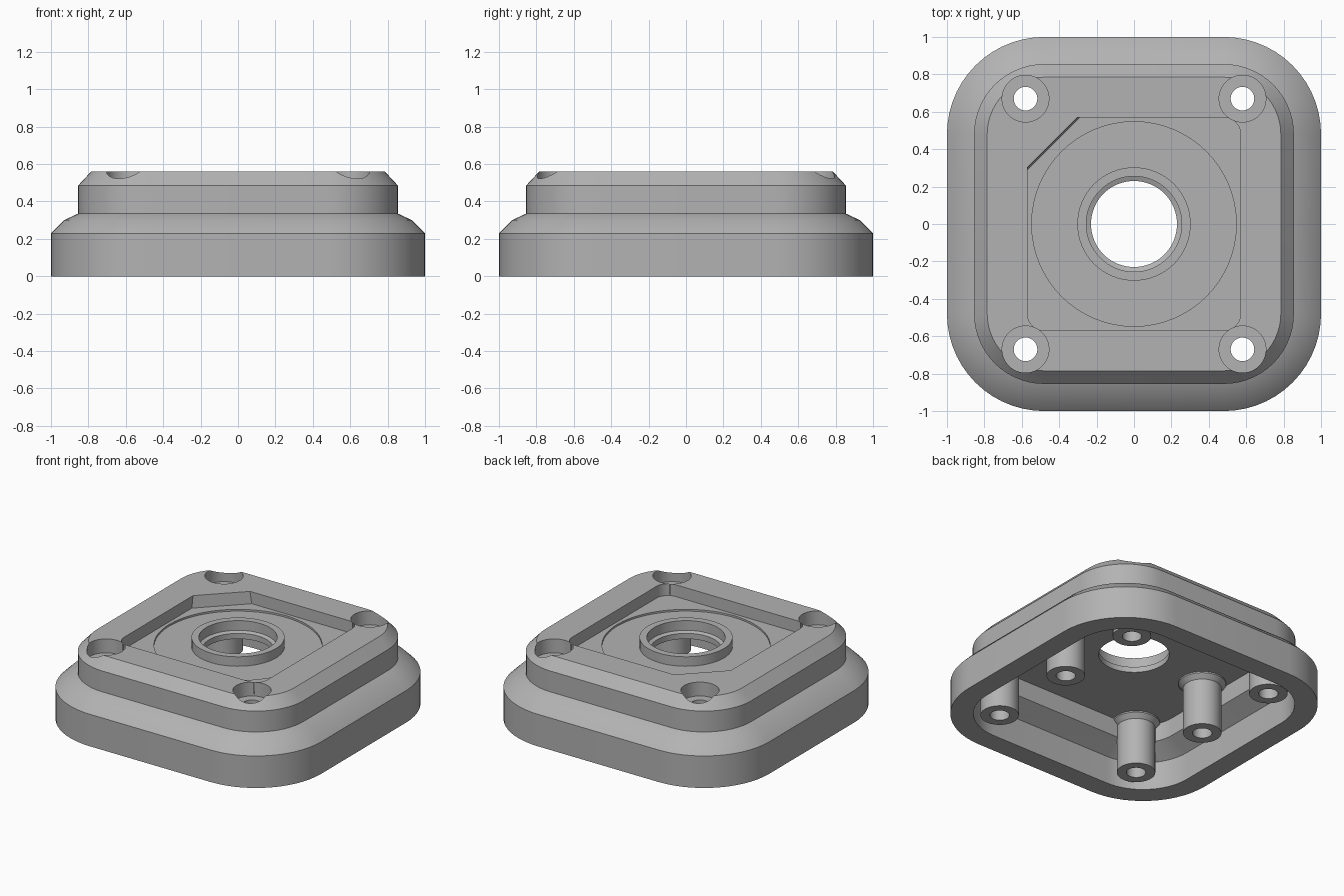
import bpy, bmesh, math

if "Cube" in bpy.data.objects:
    bpy.data.objects.remove(bpy.data.objects["Cube"])

grey = bpy.data.materials.new("light grey")
grey.diffuse_color = (0.45, 0.45, 0.45, 1)
grey.use_nodes = True
grey.node_tree.nodes["Principled BSDF"].inputs["Base Color"].default_value = grey.diffuse_color


def rounded(half, r, seg=14, cut=None):
    """Rounded square outline; cut replaces the back left corner by a bevel."""
    pts = []
    for i, (sx, sy) in enumerate([(1, 1), (-1, 1), (-1, -1), (1, -1)]):
        if cut is not None and i == 1:
            pts += [(-cut, half), (-half, cut)]
            continue
        for k in range(seg + 1):
            a = math.pi / 2 * (i + k / seg)
            pts.append((sx * (half - r) + r * math.cos(a),
                        sy * (half - r) + r * math.sin(a)))
    return pts


def circle(r, x=0, y=0, n=64):
    return [(x + r * math.cos(2 * math.pi * k / n),
             y + r * math.sin(2 * math.pi * k / n)) for k in range(n)]


def loft(name, sections):
    """Solid through (outline, z) sections, capped at both ends."""
    bm = bmesh.new()
    rings = [[bm.verts.new((x, y, z)) for x, y in pts] for pts, z in sections]
    for a, b in zip(rings, rings[1:]):
        n = len(a)
        for i in range(n):
            j = (i + 1) % n
            bm.faces.new((a[i], a[j], b[j], b[i]))
    bm.faces.new(rings[0][::-1])
    bm.faces.new(rings[-1])
    bmesh.ops.recalc_face_normals(bm, faces=bm.faces)
    me = bpy.data.meshes.new(name)
    bm.to_mesh(me)
    bm.free()
    me.materials.append(grey)
    ob = bpy.data.objects.new(name, me)
    bpy.context.collection.objects.link(ob)
    return ob


def combine(target, tool, op):
    mod = target.modifiers.new(op, 'BOOLEAN')
    mod.operation, mod.solver, mod.object = op, 'EXACT', tool
    bpy.context.view_layer.objects.active = target
    bpy.ops.object.modifier_apply(modifier=mod.name)
    bpy.data.objects.remove(tool)


def cyl(r, z0, z1, x=0, y=0):
    return loft("tool", [(circle(r, x, y), z0), (circle(r, x, y), z1)])


CORE = 0.48  # all shell corners share this arc centre


def shell(half, z):
    return rounded(half, half - CORE), z


# Hollow stepped shell: cavity ceiling, inner wall, outer wall, top
housing = loft("housing", [shell(h, z) for h, z in [
    (0.72, 0.41), (0.72, 0.28), (0.85, 0.20), (0.85, 0), (1, 0), (1, 0.23),
    (0.93, 0.30), (0.855, 0.335), (0.855, 0.485), (0.785, 0.56)]])

# Square recess with one bevelled corner, and shallow round seat in its floor
combine(housing, loft("tool", [(rounded(0.57, 0.09, cut=0.29), 0.475),
                               (rounded(0.57, 0.09, cut=0.31), 0.60)]), 'DIFFERENCE')
combine(housing, cyl(0.547, 0.462, 0.52), 'DIFFERENCE')

# Raised collar and central opening with bevelled lip
combine(housing, cyl(0.303, 0.44, 0.53), 'UNION')
combine(housing, loft("tool", [(circle(r), z) for r, z in [
    (0.23, 0.3), (0.23, 0.45), (0.255, 0.46), (0.255, 0.6)]]), 'DIFFERENCE')

# Bosses under the plate with flared roots: four corners and two at mid sides
corners = [(sx * 0.58, sy * 0.67) for sx in (-1, 1) for sy in (-1, 1)]
sides = [(-0.58, 0), (0.58, 0)]
for x, y in corners + sides:
    combine(housing, loft("tool", [(circle(r, x, y), z) for r, z in [
        (0.125, 0.035), (0.125, 0.37), (0.155, 0.40), (0.155, 0.43)]]), 'UNION')

# Through holes with top pockets at the corners, blind holes at the sides
for x, y in corners:
    combine(housing, cyl(0.125, 0.46, 0.62, x, y), 'DIFFERENCE')
    combine(housing, cyl(0.063, -0.05, 0.62, x, y), 'DIFFERENCE')
for x, y in sides:
    combine(housing, cyl(0.063, -0.05, 0.33, x, y), 'DIFFERENCE')

bpy.ops.object.select_all(action='DESELECT')
housing.select_set(True)
bpy.context.view_layer.objects.active = housing
bpy.ops.object.shade_smooth_by_angle(angle=math.radians(30))
